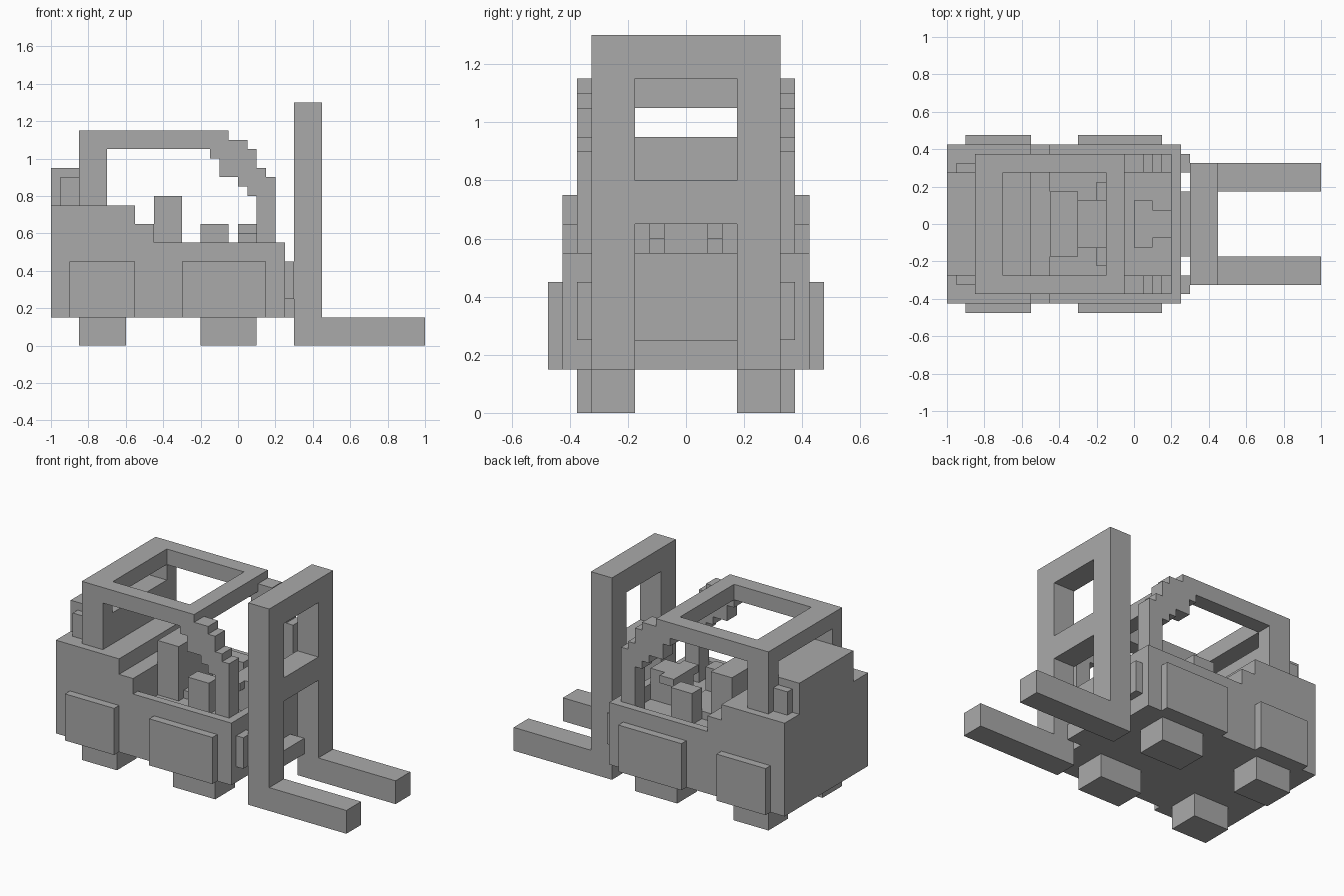
import bpy, bmesh
from mathutils import Vector

cube = bpy.data.objects.get("Cube")
if cube:
    bpy.data.objects.remove(cube, do_unlink=True)

grey = bpy.data.materials.new("plain grey")
grey.use_nodes = True
COLOUR = (0.4, 0.4, 0.4, 1)
grey.diffuse_color = COLOUR
grey.node_tree.nodes["Principled BSDF"].inputs["Base Color"].default_value = COLOUR


def extrude(name, profile, near, far):
    """Solid from an xz outline, swept along y."""
    bm = bmesh.new()
    face = bm.faces.new([bm.verts.new((x, near, z)) for x, z in profile])
    new = bmesh.ops.extrude_face_region(bm, geom=[face])["geom"]
    moved = [v for v in new if isinstance(v, bmesh.types.BMVert)]
    bmesh.ops.translate(bm, verts=moved, vec=Vector((0, far - near, 0)))
    bmesh.ops.recalc_face_normals(bm, faces=bm.faces)
    mesh = bpy.data.meshes.new(name)
    bm.to_mesh(mesh)
    bm.free()
    mesh.materials.append(grey)
    obj = bpy.data.objects.new(name, mesh)
    bpy.context.collection.objects.link(obj)
    return obj


def box(name, x, y, z):
    return extrude(name, [(x[0], z[0]), (x[1], z[0]), (x[1], z[1]), (x[0], z[1])], *y)


def centred(name, x, half, z):
    return box(name, x, (-half, half), z)


def pair(name, x, y, z):
    box("left_" + name, x, y, z)
    box("right_" + name, x, (-y[1], -y[0]), z)


def cut(target, cutter):
    mod = target.modifiers.new("opening", "BOOLEAN")
    mod.operation = "DIFFERENCE"
    mod.solver = "EXACT"
    mod.object = cutter
    cutter.hide_render = True
    cutter.hide_set(True)
    cutter.display_type = "WIRE"


# Stepped body with a sunken cab floor
body = extrude("body", [(-1, .15), (.25, .15), (.25, .55), (-.45, .55),
                        (-.45, .65), (-.55, .65), (-.55, .75), (-1, .75)], -.425, .425)
cut(body, centred("cab_cutter", (-.45, .2), .375, (.45, .9)))

# Wheels, side guards and lamps
for end, wheel, guard in (("rear", (-.85, -.6), (-.9, -.55)),
                          ("front", (-.2, .1), (-.3, .15))):
    pair(end + "_wheel", wheel, (.175, .375), (0, .15))
    pair(end + "_guard", guard, (.425, .475), (.15, .45))
pair("headlamp", (.25, .3), (.275, .375), (.25, .45))
pair("tail_lamp", (-.95, -.85), (.275, .325), (.75, .9))

# Rear tank and overhead frame
centred("rear_tank", (-1, -.7), .275, (.75, .95))
roof = centred("roof_frame", (-.85, -.05), .375, (1.05, 1.15))
cut(roof, centred("roof_cutter", (-.7, -.15), .275, (1, 1.2)))
pair("rear_post", (-.85, -.7), (.275, .375), (.75, 1.05))
stairs = [(.1, .45), (.2, .45), (.2, .9), (.15, .9), (.15, .95), (.1, .95),
          (.1, 1.05), (.05, 1.05), (.05, 1.1), (-.05, 1.1), (-.05, 1.05),
          (-.15, 1.05), (-.15, 1), (-.1, 1), (-.1, .9), (0, .9), (0, .85),
          (.05, .85), (.05, .8), (.1, .8)]
extrude("left_front_post", stairs, .275, .375)
extrude("right_front_post", stairs, -.375, -.275)

# Seat and controls
centred("seat_back", (-.45, -.3), .175, (.45, .8))
centred("seat", (-.3, -.05), .125, (.45, .5))
pair("armrest", (-.2, -.05), (.125, .225), (.45, .65))
centred("steering_wheel", (0, .1), .125, (.6, .65))
centred("steering_column", (0, .2), .075, (.45, .65))

# Mast with crossbars, and forks
pair("mast_post", (.3, .45), (.175, .325), (0, 1.3))
centred("mast_top", (.3, .45), .175, (1.15, 1.3))
centred("mast_middle", (.3, .45), .175, (.65, .8))
centred("mast_lower_bar", (.25, .35), .175, (.15, .25))
pair("fork", (.45, 1), (.175, .325), (0, .15))
